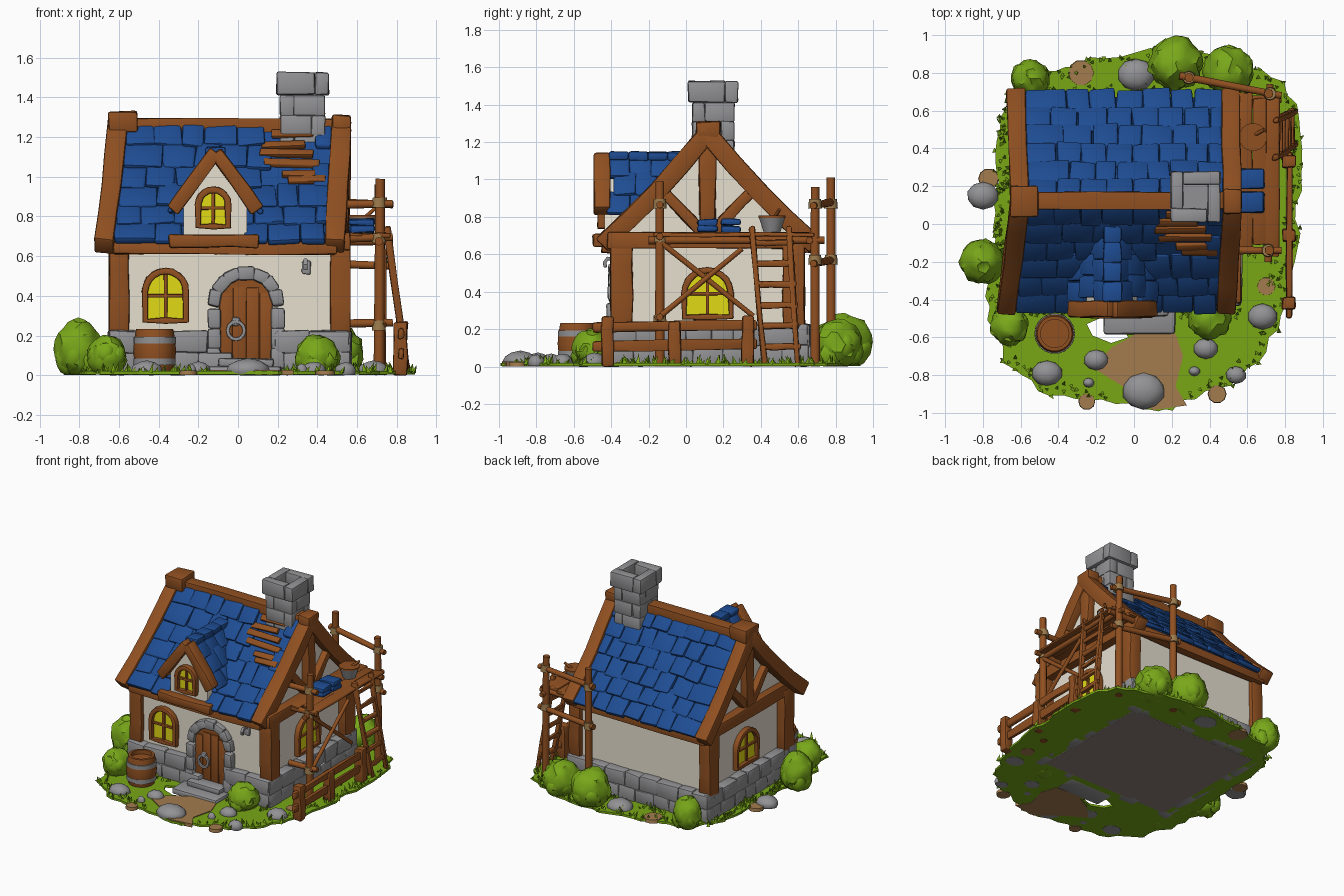
import bpy, bmesh, math, random
from mathutils import Vector, Matrix

if "Cube" in bpy.data.objects:
    bpy.data.objects.remove(bpy.data.objects["Cube"])
random.seed(4)
R = random.uniform
I4 = Matrix.Identity(4)
T = Matrix.Translation
def rot(deg, axis): return Matrix.Rotation(math.radians(deg), 4, axis)

COLORS = {"roof_blue": (.013, .073, .29), "wood": (.28, .08, .015), "plaster": (.86, .80, .68),
          "stone": (.29, .29, .30), "bush_green": (.19, .39, .010), "grass_green": (.19, .39, .008),
          "dirt": (.36, .20, .075), "glass_yellow": (.76, .70, .008), "floor": (.27, .22, .19),
          "rope": (.33, .20, .075)}
MATS = {}
for k, c in COLORS.items():
    MATS[k] = bpy.data.materials.new(k)
    MATS[k].diffuse_color = (*c, 1)
PARTS = {}
def part(name, mat):  # one growing mesh per named part
    return PARTS.setdefault(name, (bmesh.new(), [mat]))[0]

# ---- helpers
def sweep(bm, pts, w, h, side=(1, 0, 0), bev=.012, jit=.004, M=I4, closed=False):
    pts, side, n = [Vector(p) for p in pts], Vector(side), len(pts)
    rings = []
    for i, p in enumerate(pts):
        a, b = (pts[i-1], pts[(i+1) % n]) if closed else (pts[max(i-1, 0)], pts[min(i+1, n-1)])
        t = (b - a).normalized()
        s = (side - t * side.dot(t)).normalized()
        u = t.cross(s)
        rings.append([bm.verts.new(M @ (p + s*x*w/2 + u*y*h/2 + Vector((R(-jit, jit), R(-jit, jit), R(-jit, jit)))))
                      for x, y in ((-1, -1), (1, -1), (1, 1), (-1, 1))])
    for i in range(n if closed else n - 1):
        a, b = rings[i], rings[(i+1) % n]
        for k in range(4):
            bm.faces.new((a[k], a[(k+1) % 4], b[(k+1) % 4], b[k]))
    edges = [bm.edges.get((rings[i][k], rings[(i+1) % n][k])) for i in range(n if closed else n-1) for k in range(4)]
    if not closed:
        for r in (rings[0], rings[-1]):
            bm.faces.new(r)
            edges += [bm.edges.get((r[k], r[(k+1) % 4])) for k in range(4)]
    if bev:
        bmesh.ops.bevel(bm, geom=edges, offset=bev, segments=2, profile=.5, affect='EDGES', clamp_overlap=True)

def block(bm, c, size, M=I4, bev=.013, jit=.006):
    sweep(bm, [(0, 0, -size[2]/2), (0, 0, size[2]/2)], size[0], size[1], bev=bev, jit=jit, M=T(Vector(c)) @ M)

def beam(bm, a, b, w, h, side=(1, 0, 0)):
    a, b = Vector(a), Vector(b)
    sweep(bm, [a, a.lerp(b, .35), a.lerp(b, .7), b], w, h, side, jit=.005)

def pole(bm, a, b, r, n=10):
    a, b = Vector(a), Vector(b)
    M = T((a+b)/2) @ (b-a).to_track_quat('Z', 'Y').to_matrix().to_4x4()
    bmesh.ops.create_cone(bm, cap_ends=True, segments=n, radius1=r*1.08, radius2=r*.95, depth=(b-a).length, matrix=M)

def prism(bm, pts, d0, d1, M=I4):  # outline in local xz, extruded along y
    lo, hi = [[bm.verts.new(M @ Vector((x, d, z))) for x, z in pts] for d in (d0, d1)]
    bm.faces.new(lo)
    bm.faces.new(hi)
    for i in range(len(pts)):
        j = (i+1) % len(pts)
        bm.faces.new((lo[i], lo[j], hi[j], hi[i]))

def lathe(bm, prof, c, n=18):
    rings = [[bm.verts.new((c[0]+r*math.cos(k*math.tau/n), c[1]+r*math.sin(k*math.tau/n), c[2]+z)) for k in range(n)] for r, z in prof]
    for a, b in zip(rings, rings[1:]):
        for k in range(n):
            bm.faces.new((a[k], a[(k+1) % n], b[(k+1) % n], b[k]))
    bm.faces.new(rings[0])
    bm.faces.new(rings[-1])

def blob(bm, c, r, amp, sub=3):
    res = bmesh.ops.create_icosphere(bm, subdivisions=sub, radius=1)
    for v in res['verts']:
        p = v.co * R(1-amp, 1+amp)
        v.co = Vector((c[0]+p.x*r[0], c[1]+p.y*r[1], max(.002, c[2]+p.z*r[2])))

def arch(w, z0, z1, n=10):
    r = w/2
    return [(-r, z0), (0, z0), (r, z0)] + [(r*math.cos(i*math.pi/n), z1-r+r*math.sin(i*math.pi/n)) for i in range(n+1)]

def window(M, w, z0, z1):
    pts = arch(w-.03, z0+.015, z1-.015)
    prism(part("window_panes", "glass_yellow"), pts, -.009, 0, M)
    f = part("window_frames", "wood")
    sweep(f, [(x, -.012, z) for x, z in pts], .05, .033, (0, 1, 0), .008, .002, M, True)
    for a, b in (((0, -.01, z0), (0, -.01, z1-.01)), ((-w/2+.02, -.01, z0*.5+z1*.5), (w/2-.02, -.01, z0*.5+z1*.5))):
        sweep(f, [a, b], .03, .018, (0, 1, 0), .004, .001, M)

def roof(s, t): return Vector((0, .115 + s*t*(.558 if s > 0 else .548), 1.245 - .58*t - .022*math.sin(math.pi*t)))
def roof_x(s, t): return (-.56 - (.07 if s < 0 else .02)*t, .475 - (.03 if s < 0 else .01)*t)

# ---- house walls
bm = part("house_walls", "plaster")
prism(bm, [(-.37, 0), (.6, 0), (.6, .68), (.115, 1.18), (-.37, .68)], -.5, .58, rot(90, 'Z'))
PARTS["house_walls"][1].append("floor")
bm.normal_update()
for f in bm.faces:
    if max(v.co.z for v in f.verts) < .01: f.material_index = 1

# ---- stone base courses
bm = part("stone_base", "stone")
for a, b, ang in (((-.65, -.385), (.56, -.385), 0), ((-.65, .62), (.56, .62), 0),
                  ((-.605, -.42), (-.605, .65), 90), ((.525, -.42), (.525, .65), 90)):
    a, b = Vector((*a, 0)), Vector((*b, 0))
    L = (b-a).length
    for row in range(2):
        x = 0
        while x < L - .02:
            w = min(R(.12, .19), L - x)
            if L - x - w < .07: w = L - x
            p = a.lerp(b, (x + w/2)/L)
            if not (ang == 0 and p.y < 0 and -.1 < p.x < .18):
                block(bm, (p.x, p.y, .06 + row*.108), (w+.004, R(.085, .1), .114), rot(ang, 'Z'))
            x += w

# ---- timber frame
bm = part("timber_frame", "wood")
for x in (-.6, .515):
    for y in (-.345, .575):
        beam(bm, (x, y, .2), (x, y, .68), .1, .12)
for x in (-.6, .52):
    beam(bm, (x, -.42, .675), (x, .65, .675), .09, .09)
    beam(bm, (x, .115, .7), (x, .115, 1.2), .07, .09)
    for s in (-1, 1):
        beam(bm, (x, .115 + s*.03, .72), (x, .115 + s*.25, .95), .06, .06)
for y in (-.42, .64):
    beam(bm, (-.63, y, .64), (.5, y, .64), .06, .06, (0, 1, 0))
beam(bm, (-.64, .125, 1.25), (.56, .125, 1.25), .09, .09, (0, 1, 0))
block(bm, (-.58, .12, 1.28), (.15, .16, .1))
block(bm, (.52, .12, 1.265), (.1, .13, .09))
for s in (-1, 1):  # barge boards
    for k in (0, 1):
        sweep(bm, [roof(s, t) + Vector((roof_x(s, t)[k] + (-.045, .045)[k], 0, 0)) for t in (-.03, .25, .5, .75, 1.03)], .1, .1)

# ---- main roof
slab, tiles = part("roof_slab", "roof_blue"), part("roof_tiles", "roof_blue")
def tile(c, w, l, M): block(tiles, c, (w, l, .034), M, .012, .007)
for s in (-1, 1):
    sweep(slab, [roof(s, t) + Vector((-.06, 0, -.005)) for t in (0, .25, .5, .75, .97)], 1.06, .04, bev=0, jit=0)
    for r in range(6):
        t = (r + .5)/6
        d = roof(s, t+.05) - roof(s, t-.05)
        a = math.atan2(-d.z, abs(d.y))
        x0, x1 = roof_x(s, t)
        w = (x1-x0)/7.5
        cuts = [x0] + [x0 + w*(i + .5*(r % 2)) + R(-.02, .02) for i in range(1, 8)] + [x1]
        for u, v in zip(cuts, cuts[1:]):
            x = (u+v)/2
            if v-u < .03 or (s < 0 and .12 < x < .41 and t < .45): continue
            if s < 0 and abs(x+.12) < .15 and t > .85: continue
            p = roof(s, t + R(-.012, .008)) + Vector((x, s*.013, .016))
            tile(p, v-u-.002, .168, Matrix.Rotation(-s*(a-.08), 4, 'X') @ rot(R(-3, 3), 'Z'))
bm = part("roof_battens", "wood")
for t, a, b in ((.09, .17, .38), (.16, .12, .34), (.23, .11, .38), (.31, .13, .41), (.39, .22, .39), (.45, .25, .44)):
    p = roof(-1, t) + Vector((0, -.018, .02))
    sweep(bm, [p + Vector((a, 0, R(-.008, .008))), p + Vector((b, 0, R(-.008, .008)))], .042, .025, (0, 1, 1), .006)

# ---- dormer
DX = -.115
prism(part("dormer_wall", "plaster"), [(DX-.16, .66), (DX+.16, .66), (DX+.16, .86), (DX, 1.08), (DX-.16, .86)], -.435, 0)
bm = part("dormer_frame", "wood")
for s in (-1, 1):
    beam(bm, (DX, -.45, 1.125), (DX+s*.215, -.45, .83), .085, .07, (0, 1, 0))
beam(bm, (DX-.235, -.455, .675), (DX+.22, -.455, .675), .085, .065, (0, 1, 0))
sl = math.atan2(.30, .215)
for s in (-1, 1):
    for r in range(3):
        for c in range(4):
            t, y = (r+.5)/3, -.36 + c*.115 + (r % 2)*.03
            z = 1.115 - .29*t
            if z < roof(-1, (.115-y)/.548).z - .03: continue
            tile((DX+s*(.215*t+.01), y, z), .15, .118, Matrix.Rotation(s*(sl-.08), 4, 'Y'))
for c in range(4):
    block(tiles, (DX, -.36+c*.105, 1.125), (.1, .11, .045), rot(R(-3, 3), 'Y'))
window(T((DX-.01, -.436, 0)), .18, .735, .95)
window(T((-.365, -.372, 0)), .235, .26, .54)
window(T((.502, .115, 0)) @ rot(90, 'Z'), .28, .25, .53)
window(T((-.582, .115, 0)) @ rot(-90, 'Z'), .28, .25, .53)

# ---- door, arch stones, steps, wall hook
M = T((.04, 0, 0))
prism(part("door", "wood"), arch(.27, .05, .49), -.385, -.36, M)
for i in range(4):
    x = -.06 + i*.067
    sweep(part("door", "wood"), [(x, -.387, .07), (x, -.387, .455 - abs(x-.04)*.4)], .064, .014, bev=.004, jit=.001)
bm = part("door_arch", "stone")
for s in (-1, 1):
    for i in range(3):
        block(bm, (.04+s*.16, -.385, .085+i*.1), (.068, .08, .106))
for i in range(7):
    a = (i+.5)*math.pi/7
    block(bm, (.04+.16*math.cos(a), -.38, .355+.16*math.sin(a)), (.065, .07, .085), rot(-math.degrees(a), 'Y'))
block(bm, (.03, -.5, .025), (.38, .17, .05))
block(bm, (.04, -.44, .06), (.28, .1, .05))
bm = part("door_ring", "stone")
sweep(bm, [(-.01+.042*math.cos(i*.524), -.408, .225+.045*math.sin(i*.524)) for i in range(12)], .018, .018, (0, 1, 0), .004, 0, closed=True)
block(bm, (-.01, -.4, .27), (.04, .025, .04))
bm = part("wall_hook", "stone")
block(bm, (.34, -.378, .545), (.045, .02, .07))
sweep(bm, [(.34, -.38, .57), (.34, -.42, .578), (.34, -.435, .555), (.34, -.43, .53)], .022, .02, bev=.005, jit=0)

# ---- chimney: pinwheel courses around a core
bm = part("chimney", "stone")
block(bm, (.325, .145, 1.2), (.19, .19, .44), bev=0)
def course(z, h, half, th, flip):
    for k in range(4):
        c = rot(90*k, 'Z') @ Vector((flip*th/2, half-th/2, 0))
        block(bm, (.325+c.x, .145+c.y, z), (2*half-th, th, h), rot(90*k, 'Z'), .01, .004)
for i in range(4): course(1.06+i*.1, .105, .113, .07, (-1)**i)
course(1.47, .115, .133, .07, 1)

# ---- scaffold, ladder, fence
bm, rope = part("scaffold", "wood"), part("rope_ties", "rope")
for x, y, z in ((.71, -.14, .99), (.72, .69, .96), (.29, .775, 1.01)):
    pole(bm, (x, y, 0), (x+R(-.01, .01), y, z), .025)
    for h in (.25, .57, .69, .87):
        if (y > 0) != (h in (.25, .69)) or (y < 0 and h == .87): pole(rope, (x, y, h-.025), (x, y, h+.025), .034)
for z in (.26, .69, .86): pole(bm, (.54, -.14, z), (.78, -.14, z+.005), .02)
for z in (.57, .88): pole(bm, (.24, .785, z), (.78, .68, z-.02), .02)
pole(bm, (.71, -.2, .675), (.72, .74, .675), .02)
pole(bm, (.54, .66, .675), (.78, .66, .675), .02)
pole(bm, (.72, -.13, .66), (.72, .36, .27), .014)
pole(bm, (.735, -.16, .25), (.735, .3, .63), .014)
for i in range(3):
    x = .592 + i*.071
    beam(bm, (x, -.14+R(-.03, .03), .705), (x+R(-.005, .005), .69+R(-.03, .03), .705), .074, .022)
bm = part("ladder", "wood")
lad = lambda y, k: Vector((.75+.1*k, y, .75-.74*k))
beam(bm, lad(.35, 0), lad(.42, 1), .035, .03)
beam(bm, lad(.55, 0), lad(.6, 1), .035, .03)
for k in (.12, .27, .42, .57, .72, .87): beam(bm, lad(.34+.07*k, k), lad(.57+.05*k, k), .025, .035)
bm = part("fence", "wood")
for y, h in ((-.42, .27), (-.06, .24), (.33, .27)): beam(bm, (.82, y, 0), (.82, y, h), .07, .065)
for z in (.11, .21): beam(bm, (.82, -.5, z), (.825, .38, z+.01), .03, .055)
bm = part("tile_stacks", "roof_blue")
for y in (.115, .24):
    for i in range(2): block(bm, (.625, y, .735+i*.036), (.13, .11, .036))
lathe(part("bucket", "stone"), [(.045, 0), (.072, .082), (.06, .082), (.045, .03)], (.63, .46, .717))
bm = part("bucket_tool", "wood")
lathe(bm, [(.055, .078), (.074, .078), (.074, .09), (.055, .09)], (.63, .46, .717))
pole(bm, (.6, .45, .76), (.69, .5, .84), .01)

# ---- barrel
bm, B = part("barrel", "wood"), (-.42, -.58, .012)
lathe(bm, [(.09, 0), (.103, .06), (.108, .11), (.103, .17), (.093, .222), (.075, .222), (.075, .19)], B)
bm = part("barrel_bands", "stone")
for z, r in ((.055, .106), (.165, .107)):
    lathe(bm, [(r-.012, z-.016), (r, z-.016), (r, z+.016), (r-.012, z+.016)], B)

# ---- ground plate with holes
out = [(-.72, .3), (-.74, -.02), (-.78, -.25), (-.76, -.5), (-.68, -.72), (-.5, -.87), (-.25, -.95), (.05, -.97), (.2, -.97), (.45, -.88),
       (.65, -.72), (.8, -.5), (.86, -.2), (.87, .1), (.9, .4), (.83, .7), (.62, .85), (.35, .92), (0, .92), (-.3, .85), (-.55, .8), (-.72, .58)]
edge = []
for a, b in zip(out, out[1:]+out[:1]):
    for k in range(4):
        f = R(.97, 1.025)
        edge.append(((a[0]+(b[0]-a[0])*k/4)*f, (a[1]+(b[1]-a[1])*k/4)*f))
bm = part("grass_ground", "grass_green")
es = []
for loop in (edge, [(-.57, -.36), (.49, -.36), (.49, .59), (-.57, .59)],
             [(-.25, -.53), (-.16, -.49), (-.08, -.53), (-.03, -.6), (-.12, -.63), (-.22, -.59)]):
    vs = [bm.verts.new((x, y, .003)) for x, y in loop]
    es += [bm.edges.new((vs[i], vs[(i+1) % len(vs)])) for i in range(len(vs))]
bmesh.ops.triangle_fill(bm, use_beauty=True, edges=es)
ext = bmesh.ops.extrude_face_region(bm, geom=bm.faces[:])
bmesh.ops.translate(bm, vec=(0, 0, .017), verts=[g for g in ext['geom'] if isinstance(g, bmesh.types.BMVert)])
bm = part("dirt_path", "dirt")
prism(bm, [(-.12, -.655), (-.02, -.6), (.02, -.57), (.22, -.58), (.26, -.7), (.22, -.86), (.28, -.96), (.1, -.985), (-.06, -.86), (-.22, -.76)], -.026, 0, rot(-90, 'X'))
for x, y, r in ((-.28, .8, .07), (-.77, .24, .055), (.44, -.9, .05), (-.25, -.94, .045), (.7, -.33, .05)):
    lathe(bm, [(r, 0), (r*.95, .025)], (x, y, 0), 10)

# ---- bushes, rocks, grass tufts
bm = part("bushes", "bush_green")
for x, y, r, h in ((-.805, -.2, .115, .28), (-.66, -.54, .1, .2), (-.55, .77, .1, .24), (.22, .85, .14, .28), (.5, .81, .13, .25), (.4, -.5, .11, .2)):
    blob(bm, (x, y, h*.47), (r, r, h*.53), .09)
    for k in range(6):
        a = k*1.047 + x
        blob(bm, (x+r*.55*math.cos(a), y+r*.55*math.sin(a), h*R(.25, .55)), (r*.5, r*.5, h*.3), .12, 2)
bm = part("rocks", "stone")
for x, y, r in ((-.8, .15, .085), (.01, .79, .1), (-.46, -.79, .08), (-.2, -.72, .065), (.05, -.885, .115), (.38, -.66, .065),
                (.54, -.8, .055), (.68, -.49, .08), (-.24, -.84, .03), (.32, -.78, .03)):
    blob(bm, (x, y, .02), (r, r*.85, .03+r*.3), .03, 2)
bm = part("grass_tufts", "grass_green")
spots = [(x*.97, y*.97) for x, y in edge] + [(R(-.7, .6), .7) for _ in range(22)] + [(-.69, R(-.45, .68)) for _ in range(22)] + \
        [(R(.6, .8), R(-.4, .7)) for _ in range(12)] + [(R(.25, .6), -.46) for _ in range(10)] + [(R(-.65, -.28), -.46) for _ in range(8)]
for x, y in spots:
    if abs(y) > .8 and -.1 < x < .3 and y < 0: continue
    for k in range(3):
        a, h = R(0, 6.28), R(.025, .06)
        base = Vector((x+R(-.03, .03), y+R(-.03, .03), .01))
        vs = [bm.verts.new(base + Vector((.015*math.cos(a+j*2.09), .015*math.sin(a+j*2.09), 0))) for j in range(3)]
        tip = bm.verts.new(base + Vector((.02*math.cos(a), .02*math.sin(a), h)))
        for j in range(3): bm.faces.new((vs[j], vs[(j+1) % 3], tip))

# ---- turn parts into objects
for name, (bm, mats) in PARTS.items():
    bmesh.ops.recalc_face_normals(bm, faces=bm.faces[:])
    me = bpy.data.meshes.new(name)
    bm.to_mesh(me)
    bm.free()
    for m in mats: me.materials.append(MATS[m])
    ob = bpy.data.objects.new(name, me)
    bpy.context.collection.objects.link(ob)
    ob.select_set(True)
    bpy.context.view_layer.objects.active = ob
bpy.ops.object.shade_smooth_by_angle(angle=math.radians(40))

for m in bpy.data.materials:
    if m.users and not m.is_grease_pencil:
        m.use_nodes = True
        m.node_tree.nodes["Principled BSDF"].inputs["Base Color"].default_value = m.diffuse_color
